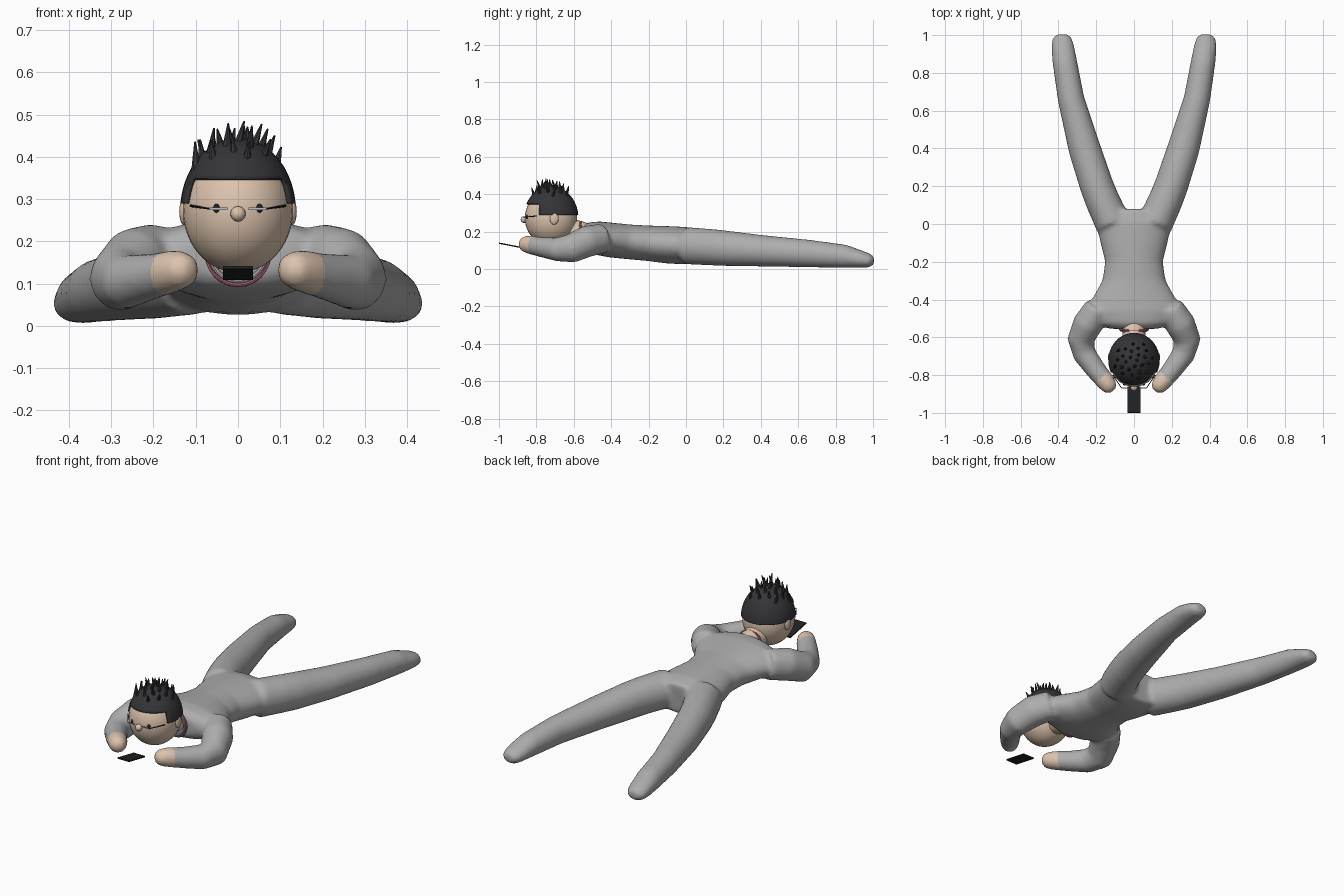
import bpy, bmesh, math, random
from mathutils import Vector, Matrix

if "Cube" in bpy.data.objects:
    bpy.data.objects.remove(bpy.data.objects["Cube"])

random.seed(4)


def material(name, r, g, b):
    m = bpy.data.materials.new(name)
    m.diffuse_color = (r, g, b, 1)
    m.use_nodes = True
    m.node_tree.nodes["Principled BSDF"].inputs["Base Color"].default_value = m.diffuse_color
    return m


GREY = material("suit grey", 0.42, 0.42, 0.42)
SKIN = material("skin", 0.72, 0.55, 0.42)
HAIR = material("hair black", 0.035, 0.035, 0.04)
BLACK = material("phone black", 0.015, 0.015, 0.016)
PINK = material("collar pink", 0.50, 0.14, 0.24)
METAL = material("frame grey", 0.5, 0.53, 0.58)


def finish(bm, name, mat, angle=40):
    bmesh.ops.recalc_face_normals(bm, faces=bm.faces)
    mesh = bpy.data.meshes.new(name)
    bm.to_mesh(mesh)
    bm.free()
    mesh.materials.append(mat)
    ob = bpy.data.objects.new(name, mesh)
    bpy.context.collection.objects.link(ob)
    if angle:
        activate(ob)
        bpy.ops.object.shade_smooth_by_angle(angle=math.radians(angle))
    return ob


def activate(ob):
    bpy.ops.object.select_all(action='DESELECT')
    ob.select_set(True)
    bpy.context.view_layer.objects.active = ob


def loft(bm, stations, mirror=1, n=20):
    """Closed tube through (x, y, z, half width, half height) stations."""
    pts = [Vector((s[0] * mirror, s[1], s[2])) for s in stations]
    rings = []
    for i, s in enumerate(stations):
        t = (pts[min(i + 1, len(pts) - 1)] - pts[max(i - 1, 0)]).normalized()
        side = t.cross(Vector((0, 0, 1))).normalized()
        up = side.cross(t)
        rings.append([bm.verts.new(pts[i] + side * s[3] * math.cos(a) + up * s[4] * math.sin(a))
                      for a in (2 * math.pi * k / n for k in range(n))])
    for a, b in zip(rings, rings[1:]):
        for k in range(n):
            bm.faces.new((a[k], a[(k + 1) % n], b[(k + 1) % n], b[k]))
    bm.faces.new(rings[0])
    bm.faces.new(rings[-1])


def ellipsoid(name, mat, centre, radii, u=24, v=16):
    bm = bmesh.new()
    bmesh.ops.create_uvsphere(bm, u_segments=u, v_segments=v, radius=1,
                              matrix=Matrix.Translation(centre) @ Matrix.Diagonal((*radii, 1)))
    return finish(bm, name, mat)


def box(name, mat, centre, size, tilt=0):
    bm = bmesh.new()
    bmesh.ops.create_cube(bm, size=1, matrix=Matrix.Translation(centre)
                          @ Matrix.Rotation(tilt, 4, 'X') @ Matrix.Diagonal((*size, 1)))
    return finish(bm, name, mat, 0)


def ring(name, mat, centre, radii, thick, tilt):
    """Elliptical band around the neck axis."""
    bm = bmesh.new()
    n, m = 32, 8
    rot = Matrix.Rotation(tilt, 3, 'X')
    grid = []
    for i in range(n):
        a = 2 * math.pi * i / n
        row = []
        for j in range(m):
            b = 2 * math.pi * j / m
            k = thick * math.cos(b)
            p = Vector(((radii[0] + k) * math.cos(a), thick * math.sin(b), (radii[1] + k) * math.sin(a)))
            row.append(bm.verts.new(rot @ p + Vector(centre)))
        grid.append(row)
    for i in range(n):
        for j in range(m):
            bm.faces.new((grid[i][j], grid[(i + 1) % n][j],
                          grid[(i + 1) % n][(j + 1) % m], grid[i][(j + 1) % m]))
    return finish(bm, name, mat)


# Body: torso, legs and folded arms fused into one skin
torso = [(0, -.555, .17, .13, .055), (0, -.53, .17, .20, .08), (0, -.47, .165, .25, .09),
         (0, -.40, .155, .225, .093), (0, -.30, .145, .168, .093), (0, -.20, .138, .153, .095),
         (0, -.10, .130, .178, .10), (0, 0, .125, .20, .10), (0, .075, .12, .17, .085)]
leg = [(.11, .0, .125, .095, .10), (.165, .12, .118, .092, .098), (.197, .2, .112, .09, .096),
       (.262, .4, .098, .086, .085), (.333, .66, .083, .071, .074), (.365, .85, .068, .066, .063),
       (.378, .94, .052, .062, .046), (.382, .985, .044, .052, .036), (.383, 1.005, .042, .03, .02)]
arm = [(.19, -.44, .165, .07, .08), (.245, -.53, .148, .08, .085), (.282, -.615, .110, .072, .078),
       (.262, -.69, .105, .062, .064), (.2, -.775, .118, .054, .054), (.15, -.835, .130, .05, .05),
       (.125, -.868, .134, .042, .042), (.112, -.885, .135, .022, .022)]
bm = bmesh.new()
loft(bm, torso, n=32)
for s in (1, -1):
    loft(bm, leg, s)
    loft(bm, arm, s)
body = finish(bm, "body", GREY, 0)
rm = body.modifiers.new("fuse", 'REMESH')
rm.mode = 'VOXEL'
rm.voxel_size = 0.011
sm = body.modifiers.new("soften", 'SMOOTH')
sm.factor = 0.5
sm.iterations = 10
activate(body)
for mod in ("fuse", "soften"):
    bpy.ops.object.modifier_apply(modifier=mod)
bpy.ops.object.shade_smooth_by_angle(angle=math.radians(60))
body.data.materials.clear()
for m in (GREY, SKIN):
    body.data.materials.append(m)
for f in body.data.polygons:  # bare hands beyond the cuffs
    f.material_index = int(f.center.y < -.70 and abs(f.center.x) * .65 - f.center.y * -.76 < -.505)

# Neck and collar
bm = bmesh.new()
loft(bm, [(0, -.50, .175, .06, .06), (0, -.57, .195, .062, .062), (0, -.66, .22, .06, .06)], n=24)
finish(bm, "neck", SKIN)
ring("collar", PINK, (0, -.556, .175), (.074, .078), .006, .12)
ring("collar_lining", GREY, (0, -.563, .178), (.068, .072), .006, .12)

# Head, ears and nose
HC = Vector((0, -.722, .272))
ellipsoid("head", SKIN, HC, (.130, .140, .146), 32, 24)
ellipsoid("nose", SKIN, (0, -.866, .265), (.018, .018, .018), 16, 10)
for s, side in ((1, "right"), (-1, "left")):
    ellipsoid("ear_" + side, SKIN, (s * .128, -.705, .270), (.011, .024, .032), 16, 10)
    # Eyes and spectacles
    ellipsoid("eye_" + side, BLACK, (s * .050, -.849, .278), (.009, .006, .011), 12, 8)
    box("spectacle_bar_" + side, METAL, (s * .046, -.868, .277), (.042, .005, .005))
    bm = bmesh.new()
    loft(bm, [(s * .066, -.868, .277, .002, .002), (s * .112, -.80, .284, .003, .003)], n=8)
    finish(bm, "spectacle_temple_" + side, BLACK)

# Hair cap: stepped hairline, higher over the forehead
bm = bmesh.new()
bmesh.ops.create_uvsphere(bm, u_segments=40, v_segments=24, radius=1,
                          matrix=Matrix.Translation(HC) @ Matrix.Diagonal((.137, .147, .172, 1)))
geom = lambda: bm.verts[:] + bm.edges[:] + bm.faces[:]
for co, no in (((0, 0, .29), (0, 0, 1)), ((0, 0, .348), (0, 0, 1)), ((0, -.785, 0), (0, 1, 0))):
    bmesh.ops.bisect_plane(bm, geom=geom(), plane_co=co, plane_no=no)
gone = [f for f in bm.faces
        if (c := f.calc_center_median()).z < .29 or (c.z < .348 and c.y < -.785)]
bmesh.ops.delete(bm, geom=gone, context='FACES')
cap = finish(bm, "hair_cap", HAIR)
shell = cap.modifiers.new("thickness", 'SOLIDIFY')
shell.thickness = .008
shell.offset = -1

# Hair spikes scattered over the crown
bm = bmesh.new()
for i in range(26):
    a = i * 2.4
    r = .105 * math.sqrt((i + .5) / 26)
    x, y = r * math.cos(a), r * math.sin(a) * .95
    z = .172 * math.sqrt(max(0, 1 - (x / .137) ** 2 - (y / .147) ** 2))
    lean = Vector((x * 2 + random.uniform(-.2, .3), y * 2 + random.uniform(-.3, .3), 1)).normalized()
    h = min(random.uniform(.055, .08), (.486 - HC.z - z) + .035)
    base = HC + Vector((x, y, z))
    rot = lean.to_track_quat('Z', 'Y').to_matrix().to_4x4()
    bmesh.ops.create_cone(bm, cap_ends=True, segments=7, radius1=.014, radius2=.002, depth=h,
                          matrix=Matrix.Translation(base + lean * (h / 2 - .028)) @ rot)
finish(bm, "hair_spikes", HAIR, 30)

# Phone held out in front of the face
box("phone", BLACK, (0, -.930, .125), (.070, .142, .007), -.19)
